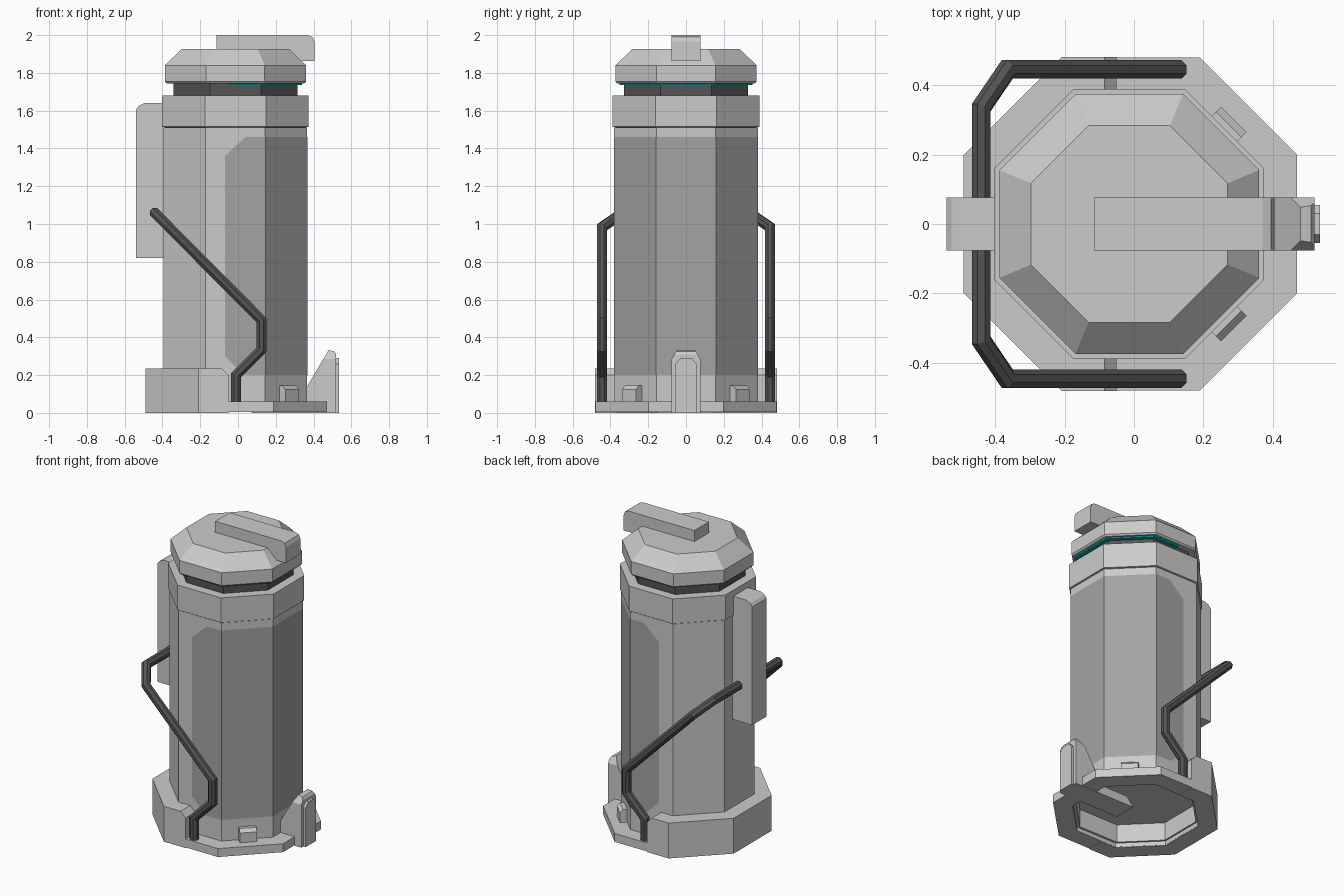
import bpy, bmesh, math
from mathutils import Matrix, Vector

if "Cube" in bpy.data.objects:
    bpy.data.objects.remove(bpy.data.objects["Cube"])

CX = -0.0135  # axis of the octagonal canister


def material(name, rgb):
    m = bpy.data.materials.new(name)
    m.diffuse_color = (*rgb, 1)
    m.use_nodes = True
    m.node_tree.nodes["Principled BSDF"].inputs["Base Color"].default_value = m.diffuse_color
    return m


DARK = material("dark_panel", (0.37, 0.37, 0.37))
BLACK = material("black_rubber", (0.09, 0.09, 0.09))
TEAL = material("teal_light", (0.0, 0.4, 0.4))


def finish(name, bm, mat=None):
    bmesh.ops.recalc_face_normals(bm, faces=bm.faces)
    me = bpy.data.meshes.new(name)
    bm.to_mesh(me)
    bm.free()
    ob = bpy.data.objects.new(name, me)
    bpy.context.collection.objects.link(ob)
    if mat:
        me.materials.append(mat)
    return ob


def octagon(profile, closed=False, cx=CX):
    """Eight-sided lathe of (apothem, z) points, capped or closed as a ring."""
    bm = bmesh.new()
    rings = []
    for a, z in profile:
        r = a / math.cos(math.pi / 8)
        angles = [math.pi / 8 + k * math.pi / 4 for k in range(8)]
        rings.append([bm.verts.new((cx + r * math.cos(t), r * math.sin(t), z)) for t in angles])
    pairs = list(zip(rings, rings[1:]))
    if closed:
        pairs.append((rings[-1], rings[0]))
    else:
        bm.faces.new(rings[0])
        bm.faces.new(rings[-1])
    for lo, hi in pairs:
        for k in range(8):
            n = (k + 1) % 8
            bm.faces.new((lo[k], lo[n], hi[n], hi[k]))
    return bm


def prism(pts, half):
    """Extrude an (x, z) outline symmetrically along y."""
    bm = bmesh.new()
    a = [bm.verts.new((x, -half, z)) for x, z in pts]
    b = [bm.verts.new((x, half, z)) for x, z in pts]
    bm.faces.new(a)
    bm.faces.new(b)
    for k in range(len(pts)):
        n = (k + 1) % len(pts)
        bm.faces.new((a[k], a[n], b[n], b[k]))
    return bm


def cut(bm, co, no):
    """Remove everything on the normal side of a plane and cap the opening."""
    geom = bm.verts[:] + bm.edges[:] + bm.faces[:]
    res = bmesh.ops.bisect_plane(bm, geom=geom, plane_co=co, plane_no=no, clear_outer=True)
    edges = [e for e in res["geom_cut"] if isinstance(e, bmesh.types.BMEdge)]
    bmesh.ops.edgenet_fill(bm, edges=edges)


# Body with recessed underside and upper collar
finish("body", octagon([(0.35, 0.15), (0.35, 0.03), (0.38, 0.03), (0.38, 1.51)]))
finish("collar", octagon([(0.36, 1.51), (0.388, 1.515), (0.388, 1.68), (0.32, 1.68)]))
finish("neck", octagon([(0.328, 1.67), (0.328, 1.76)]), BLACK)
finish("lid", octagon([(0.365, 1.745), (0.374, 1.755), (0.374, 1.84), (0.283, 1.927)]))

# Teal light strip under the lid, on the +x half only
bm = octagon([(0.32, 1.736), (0.353, 1.736), (0.353, 1.747), (0.32, 1.747)], closed=True)
cut(bm, (-0.05, 0, 0), (-1, 0, 0))
finish("light_strip", bm, TEAL)

# Dark panel wrapped around the +x side
A = 0.3815
S = A * math.tan(math.pi / 8)
bm = bmesh.new()
for s in (-1, 1):
    side = [(-0.07, 0.3), (0.03, 0.2), (CX + S, 0.2), (CX + S, 1.46), (0.04, 1.46), (-0.07, 1.36)]
    bm.faces.new([bm.verts.new((x, s * A, z)) for x, z in side])
    diag = [(CX + S, A, 0.2), (CX + A, S, 0.2), (CX + A, S, 1.46), (CX + S, A, 1.46)]
    bm.faces.new([bm.verts.new((x, s * y, z)) for x, y, z in diag])
bm.faces.new([bm.verts.new((CX + A, y, z)) for y, z in ((-S, 0.2), (S, 0.2), (S, 1.46), (-S, 1.46))])
bmesh.ops.remove_doubles(bm, verts=bm.verts, dist=1e-4)
finish("dark_panel", bm, DARK)

# Base: low ring all round, tall ring on the -x half with a chamfered end
finish("base_ring", octagon([(0.365, 0.004), (0.48, 0.004), (0.48, 0.06), (0.365, 0.06)], True, -0.01))
bm = octagon([(0.366, 0.0), (0.4805, 0.0), (0.4805, 0.235), (0.366, 0.235)], True, -0.01)
cut(bm, (-0.05, 0, 0), (1, 0, 0))
cut(bm, (-0.05, 0, 0.2), (1, 0, 1))
finish("base_back", bm)

# Small lugs on the two +x diagonals of the base
for s, side in ((-1, "front"), (1, "back")):
    bm = prism([(0.36, 0.05), (0.425, 0.05), (0.425, 0.125), (0.405, 0.145), (0.36, 0.145)], 0.052)
    bm.transform(Matrix.Translation((CX, 0, 0)) @ Matrix.Rotation(s * math.pi / 4, 4, 'Z'))
    finish("base_lug_" + side, bm)

# Foot on +x: sloped bracket, light face plate and inner tongue
bm = prism([(0.36, 0.0), (0.52, 0.0), (0.52, 0.31), (0.51, 0.325), (0.48, 0.333), (0.36, 0.13)], 0.076)
for s in (-1, 1):
    cut(bm, (0, s * 0.076, 0.285), (0, s * 0.045, 0.026))
finish("foot_bracket", bm)
bm = prism([(-0.055, 0), (0.055, 0), (0.055, 0.26), (0.03, 0.29), (-0.03, 0.29), (-0.055, 0.26)], 0.0185)
bm.transform(Matrix.Translation((0.5175, 0, 0)) @ Matrix.Rotation(math.pi / 2, 4, 'Z'))
finish("foot_plate", bm)
finish("foot_tongue", prism([(0.07, 0.0), (0.47, 0.0), (0.47, 0.058), (0.12, 0.058)], 0.076))

# Lid clamp and rear spine box
finish("lid_clamp", prism([(-0.115, 1.91), (-0.115, 2.0), (0.37, 2.0), (0.395, 1.99), (0.405, 1.965),
                           (0.405, 1.862), (0.3, 1.862), (0.24, 1.91)], 0.076))
finish("spine_box", prism([(-0.54, 0.82), (-0.37, 0.82), (-0.37, 1.64), (-0.495, 1.64),
                           (-0.525, 1.625), (-0.54, 1.605)], 0.076))

# Carrying handle: octagonal bar swept along a mirrored path with mitred bends
half = [(-0.01, 0.445, 0.055), (-0.01, 0.445, 0.20), (0.125, 0.445, 0.335), (0.125, 0.445, 0.49),
        (-0.365, 0.445, 0.983), (-0.44, 0.335, 1.058)]
path = [Vector(p) for p in half] + [Vector((x, -y, z)) for x, y, z in reversed(half)]
bm = bmesh.new()
rings = []
d = Vector((0, 0, 1))
start = [path[0] + 0.029 * Vector((math.cos(t), math.sin(t), 0))
         for t in (math.pi / 8 + k * math.pi / 4 for k in range(8))]
rings.append([bm.verts.new(p) for p in start])
for i in range(1, len(path)):
    d = (path[i] - path[i - 1]).normalized()
    nxt = (path[i + 1] - path[i]).normalized() if i + 1 < len(path) else d
    n = (d + nxt).normalized()
    # slide each corner along the segment until it meets the mitre plane
    start = [p + d * ((path[i] - p).dot(n) / d.dot(n)) for p in start]
    rings.append([bm.verts.new(p) for p in start])
for lo, hi in zip(rings, rings[1:]):
    for k in range(8):
        j = (k + 1) % 8
        bm.faces.new((lo[k], lo[j], hi[j], hi[k]))
bm.faces.new(rings[0])
bm.faces.new(rings[-1])
finish("carry_handle", bm, BLACK)
